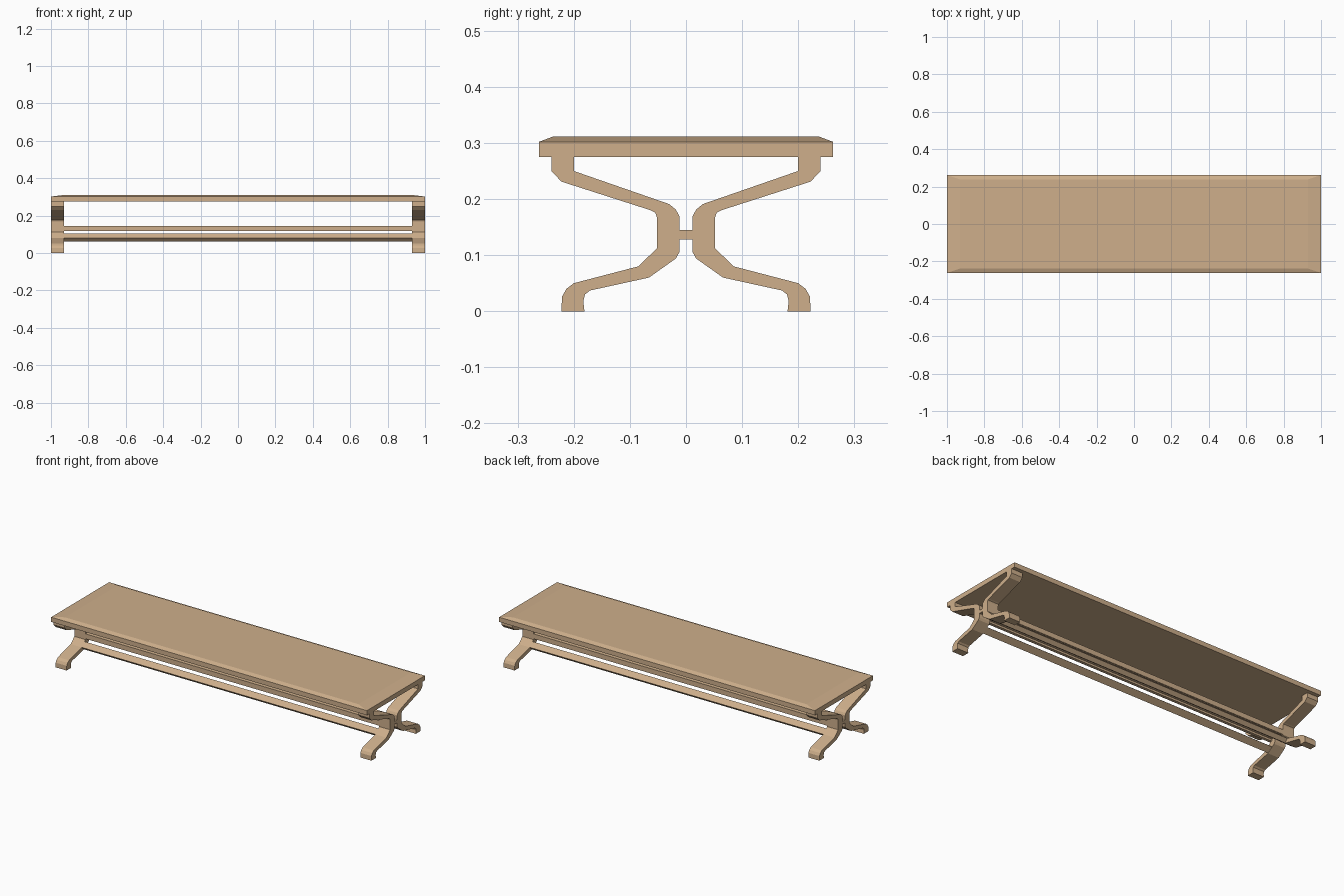
import bpy, bmesh

if "Cube" in bpy.data.objects:
    bpy.data.objects.remove(bpy.data.objects["Cube"])

wood = bpy.data.materials.new("tan_wood")
wood.diffuse_color = (0.62, 0.43, 0.26, 1)
wood.use_nodes = True
wood.node_tree.nodes["Principled BSDF"].inputs["Base Color"].default_value = wood.diffuse_color


def finish(name, bm):
    bmesh.ops.recalc_face_normals(bm, faces=bm.faces)
    mesh = bpy.data.meshes.new(name)
    bm.to_mesh(mesh)
    bm.free()
    mesh.materials.append(wood)
    ob = bpy.data.objects.new(name, mesh)
    bpy.context.collection.objects.link(ob)
    return ob


def extrude_x(name, profile, x0, x1, sy=1):
    """Extrude a (y, z) outline along x, optionally mirrored in y."""
    bm = bmesh.new()
    face = bm.faces.new([bm.verts.new((x0, y * sy, z)) for y, z in profile])
    ext = bmesh.ops.extrude_face_region(bm, geom=[face])
    verts = [v for v in ext["geom"] if isinstance(v, bmesh.types.BMVert)]
    bmesh.ops.translate(bm, verts=verts, vec=(x1 - x0, 0, 0))
    return finish(name, bm)


# Seat slab: vertical edges with a shallow sloped border around the flat top
bm = bmesh.new()
rings = []
for hx, hy, z in ((1, .262, .275), (1, .262, .302), (.93, .238, .311)):
    rings.append([bm.verts.new((sx * hx, sy * hy, z))
                  for sx, sy in ((-1, -1), (1, -1), (1, 1), (-1, 1))])
for a, b in zip(rings, rings[1:]):
    for i in range(4):
        j = (i + 1) % 4
        bm.faces.new((a[i], a[j], b[j], b[i]))
bm.faces.new(rings[0])
bm.faces.new(rings[-1])
finish("seat", bm)

# Curved leg outline, outer edge downwards then inner edge upwards
leg = [(.24, .275), (.24, .25), (.222, .231), (.063, .18), (.055, .176), (.052, .168),
       (.052, .112), (.085, .08), (.2, .05), (.213, .04), (.221, .026), (.222, .001),
       (.222, 0), (.181, 0), (.183, .018), (.18, .03), (.171, .037), (.066, .06),
       (.018, .094), (.012, .105), (.012, .17), (.018, .181), (.03, .191), (.2, .25),
       (.2, .275)]
for end, x in (("left", -1), ("right", .93)):
    for side, sy in (("front", -1), ("back", 1)):
        extrude_x(f"{side}_{end}_leg", leg, x, x + .07, sy)
    # Small bridge joining the two leg halves
    extrude_x(f"{end}_leg_bridge", [(-.014, .128), (.014, .128), (.014, .145), (-.014, .145)],
              x, x + .07)

# Central stretcher: channel with short flanges
extrude_x("stretcher", [(-.052, .145), (.052, .145), (.052, .117), (.036, .117), (.036, .128),
                        (-.036, .128), (-.036, .117), (-.052, .117)], -.935, .935)

# Sloped lower rails
rail = [(.06, .104), (.085, .08), (.066, .062), (.034, .084)]
for side, sy in (("front", -1), ("back", 1)):
    extrude_x(f"{side}_lower_rail", rail, -.935, .935, sy)
